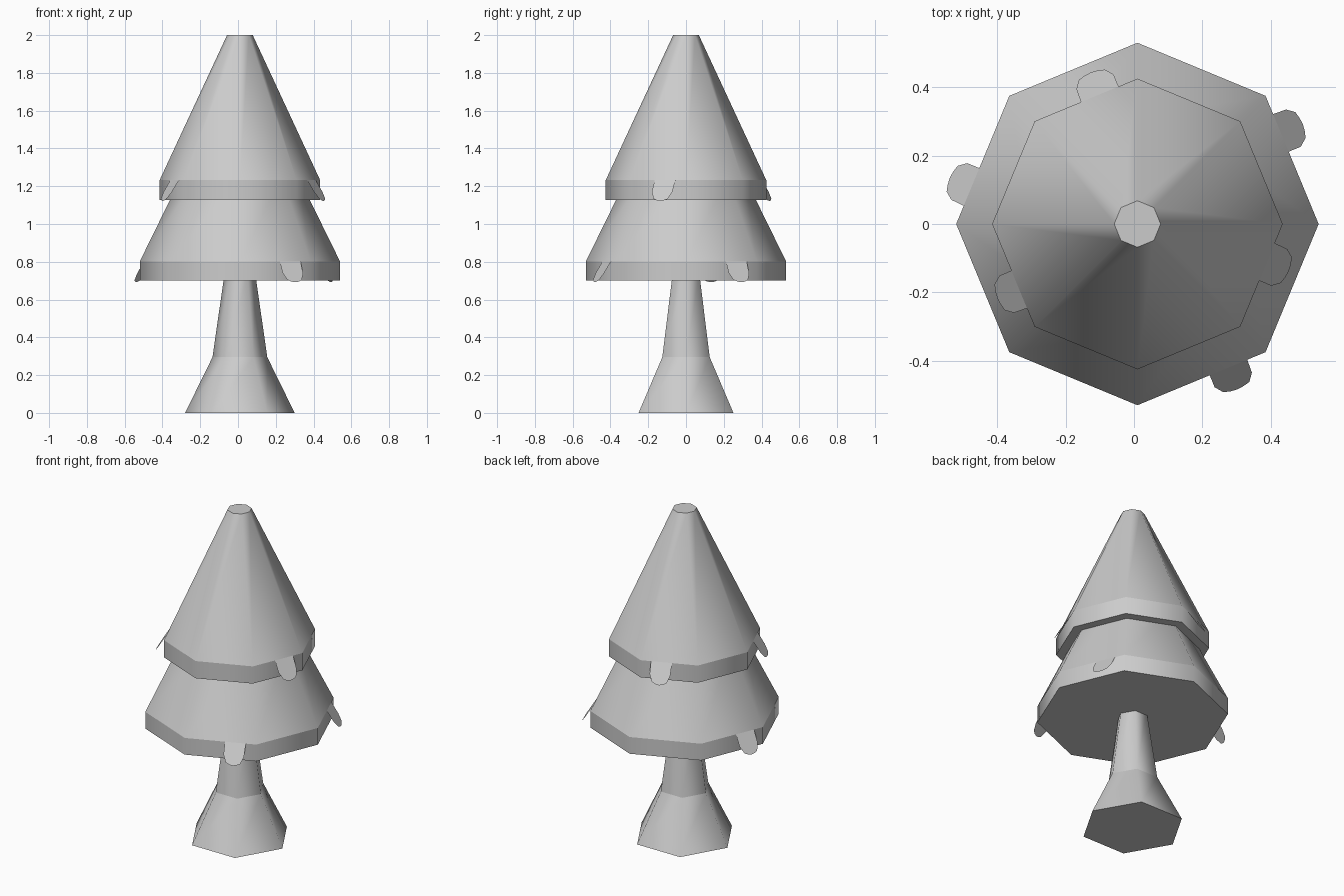
import bpy, bmesh
from math import sin, cos, pi, radians

if "Cube" in bpy.data.objects:
    bpy.data.objects.remove(bpy.data.objects["Cube"])

CX = 0.01  # trunk axis, slightly off the bounding box centre


def finish(bm, name):
    mesh = bpy.data.meshes.new(name)
    bm.to_mesh(mesh)
    bm.free()
    obj = bpy.data.objects.new(name, mesh)
    bpy.context.collection.objects.link(obj)
    return obj


def lathe(name, sides, profile):
    """Capped low-poly turned shape: smooth round the axis, sharp at each ring."""
    bm = bmesh.new()
    rings = [[bm.verts.new((CX + r * cos(2 * pi * i / sides), r * sin(2 * pi * i / sides), z))
              for i in range(sides)] for r, z in profile]
    for lo, hi in zip(rings, rings[1:]):
        for i in range(sides):
            j = (i + 1) % sides
            bm.faces.new((lo[i], lo[j], hi[j], hi[i])).smooth = True
    bm.faces.new(rings[0][::-1])
    bm.faces.new(rings[-1])
    for e in bm.edges:
        e.smooth = abs(e.verts[0].co.z - e.verts[1].co.z) > 1e-5
    return finish(bm, name)


# Rounded tab outline: (sideways, outward)
TAB = [(-0.06, 0), (-0.06, 0.038), (-0.042, 0.061), (-0.02, 0.067), (0, 0.069),
       (0.02, 0.067), (0.04, 0.062), (0.057, 0.04), (0.059, 0)]


def tab(name, angle, shift, radius, z):
    """Thin tab hanging off the eave on the octagon side facing 'angle'."""
    a = radians(angle)
    apothem = radius * cos(pi / 8)
    bm = bmesh.new()
    vs = []
    for s, out in TAB:
        n, t = apothem + out, shift + s
        vs.append(bm.verts.new((CX + n * cos(a) - t * sin(a),
                                n * sin(a) + t * cos(a), z - 1.6 * out)))
    f = bm.faces.new(vs)
    f.normal_update()
    if f.normal.z < 0:
        f.normal_flip()
    return finish(bm, name)


# Trunk with flared foot
lathe("trunk", 6, [(0.29, 0), (0.145, 0.295), (0.081, 0.74)])

# Two foliage tiers
lathe("lower_foliage", 8, [(0.53, 0.7), (0.53, 0.802), (0.31, 1.25)])
lathe("upper_foliage", 8, [(0.425, 1.127), (0.425, 1.232), (0.068, 2.0)])

# Drooping tabs on the eaves
for k, ang in enumerate((22.5, 157.5, 292.5)):
    tab(f"lower_tab_{k + 1}", ang, 0.086, 0.53, 0.802)
for k, (ang, shift) in enumerate(((112.5, -0.043), (202.5, 0.045), (337.5, 0.043))):
    tab(f"upper_tab_{k + 1}", ang, shift, 0.425, 1.232)
